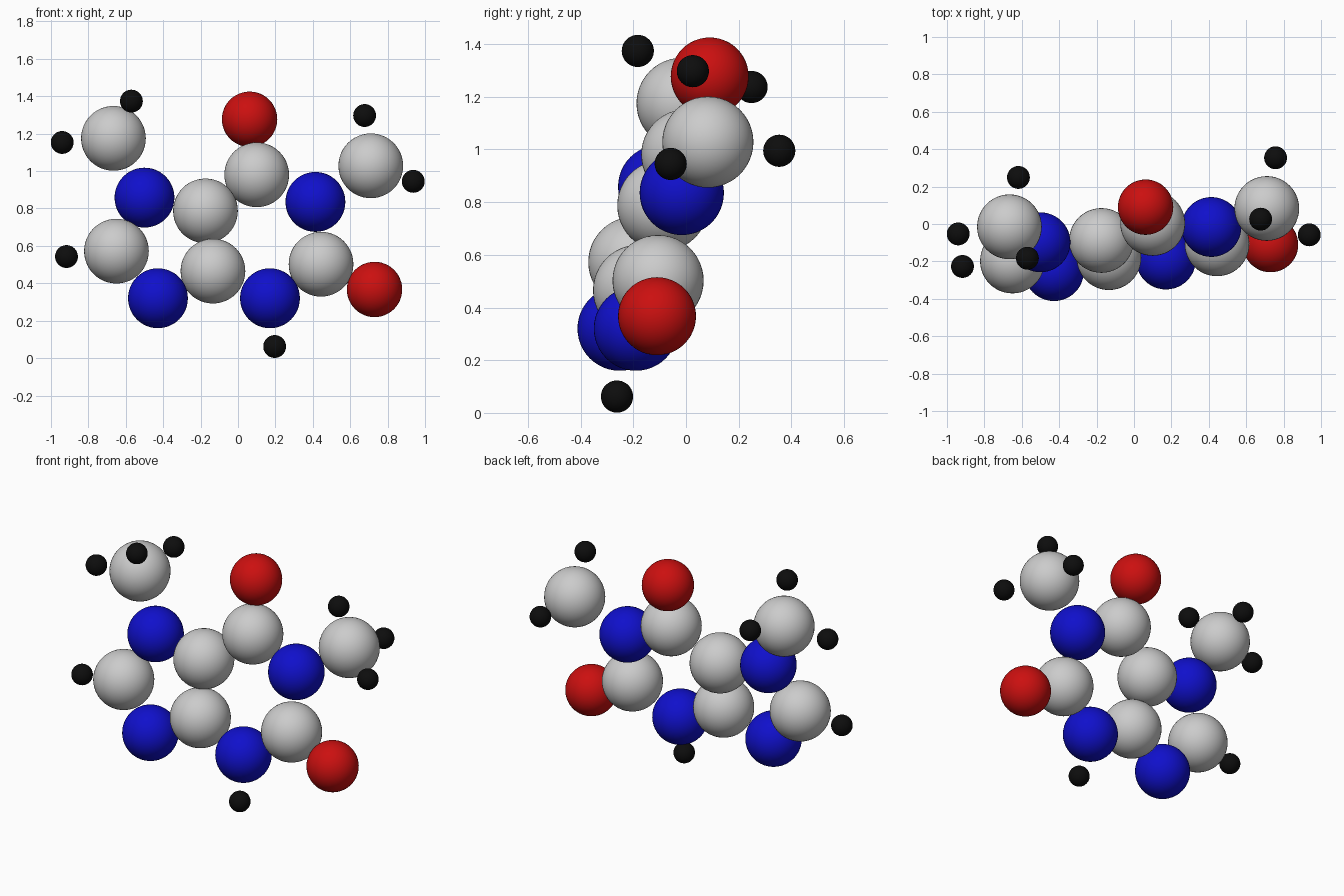
import bpy, bmesh
from mathutils import Matrix

if "Cube" in bpy.data.objects:
    bpy.data.objects.remove(bpy.data.objects["Cube"])


def material(name, color):
    m = bpy.data.materials.new(name)
    m.diffuse_color = color
    m.use_nodes = True
    m.node_tree.nodes["Principled BSDF"].inputs["Base Color"].default_value = m.diffuse_color
    return m


# Element: radius, material (carbon stays plain grey)
ELEMENTS = {
    "carbon": (0.173, None),
    "nitrogen": (0.16, material("blue", (0.005, 0.005, 0.6, 1))),
    "oxygen": (0.148, material("red", (0.6, 0.005, 0.005, 1))),
    "hydrogen": (0.061, material("black", (0.004, 0.004, 0.004, 1))),
}


def ball_mesh(name, radius, mat):
    mesh = bpy.data.meshes.new(name)
    bm = bmesh.new()
    bmesh.ops.create_uvsphere(bm, u_segments=48, v_segments=24, radius=radius)
    for f in bm.faces:
        f.smooth = True
    bm.to_mesh(mesh)
    bm.free()
    if mat:
        mesh.materials.append(mat)
    return mesh


# One shared ball per element
BALLS = {k: ball_mesh(k + "_ball", r, m) for k, (r, m) in ELEMENTS.items()}


def atom(element, part, pos):
    ob = bpy.data.objects.new(f"{element}_{part}", BALLS[element])
    ob.matrix_world = Matrix.Translation(pos)
    bpy.context.collection.objects.link(ob)


ATOMS = [
    # five-sided ring on the left
    ("carbon", "ring_left", (-0.65, -0.198, 0.572)),
    ("nitrogen", "ring_left_upper", (-0.50, -0.098, 0.858)),
    ("nitrogen", "ring_left_lower", (-0.428, -0.252, 0.32)),
    # shared edge of both rings
    ("carbon", "shared_upper", (-0.174, -0.088, 0.787)),
    ("carbon", "shared_lower", (-0.134, -0.18, 0.465)),
    # six-sided ring on the right
    ("carbon", "ring_top", (0.10, 0.003, 0.98)),
    ("nitrogen", "ring_right_upper", (0.414, -0.016, 0.835)),
    ("carbon", "ring_right", (0.444, -0.106, 0.502)),
    ("nitrogen", "ring_bottom", (0.171, -0.19, 0.32)),
    # oxygens
    ("oxygen", "top", (0.062, 0.09, 1.277)),
    ("oxygen", "right", (0.73, -0.11, 0.367)),
    # side groups
    ("carbon", "side_group_left", (-0.666, -0.015, 1.175)),
    ("carbon", "side_group_right", (0.71, 0.083, 1.028)),
    # hydrogens on the rings
    ("hydrogen", "ring_left", (-0.917, -0.227, 0.543)),
    ("hydrogen", "ring_bottom", (0.196, -0.262, 0.062)),
    # hydrogens on the left side group
    ("hydrogen", "left_outer", (-0.94, -0.053, 1.153)),
    ("hydrogen", "left_front", (-0.57, -0.183, 1.374)),
    ("hydrogen", "left_back", (-0.618, 0.249, 1.237)),
    # hydrogens on the right side group
    ("hydrogen", "right_top", (0.677, 0.026, 1.297)),
    ("hydrogen", "right_outer", (0.937, -0.058, 0.945)),
    ("hydrogen", "right_back", (0.757, 0.354, 0.995)),
]

for a in ATOMS:
    atom(*a)
